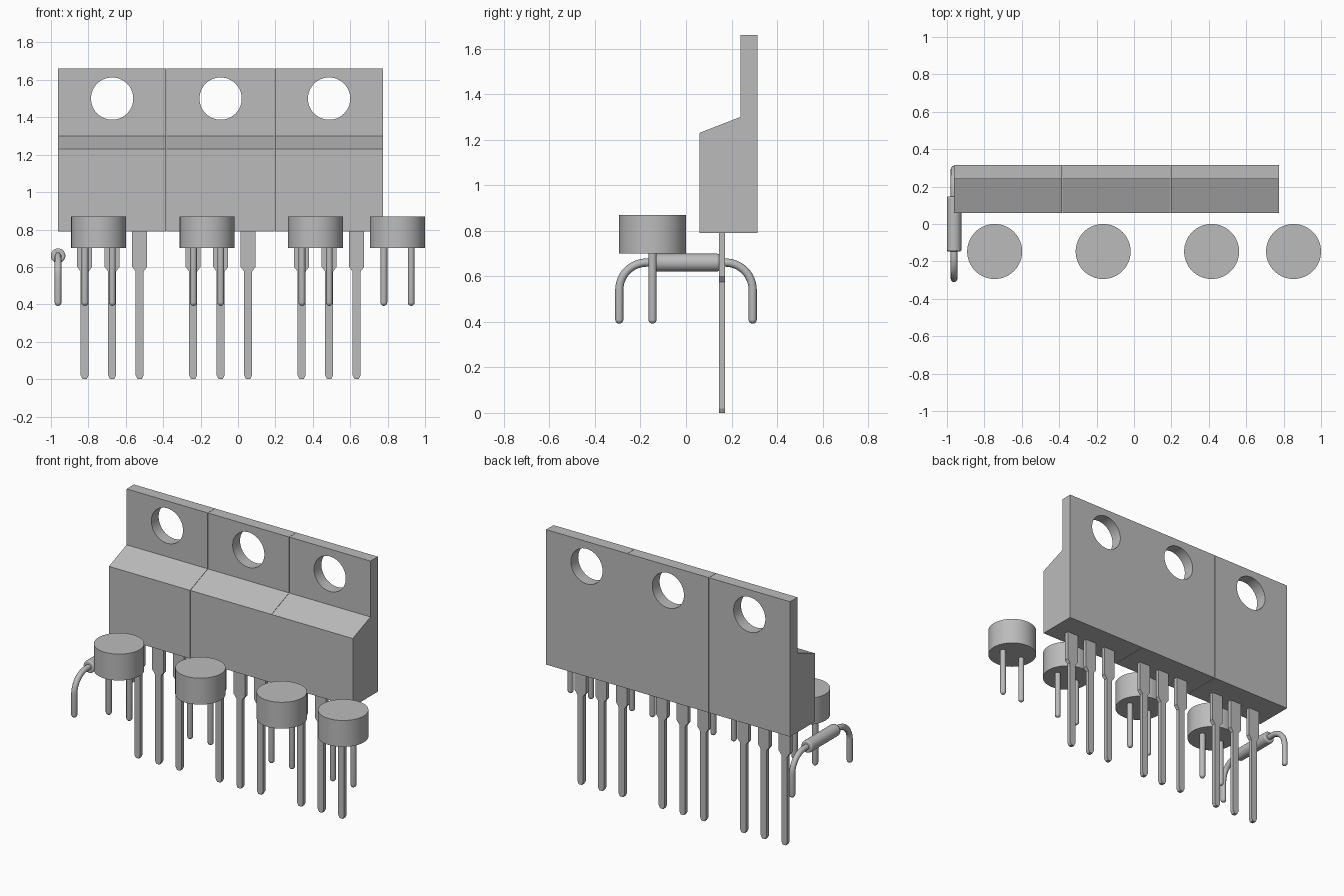
import bpy
import bmesh
from math import cos, sin, pi, radians
from mathutils import Matrix

cube = bpy.data.objects.get("Cube")
if cube:
    bpy.data.objects.remove(cube, do_unlink=True)

grey = bpy.data.materials.new("component grey")
grey.use_nodes = True
colour = (0.5, 0.5, 0.5, 1)
grey.diffuse_color = colour
grey.node_tree.nodes["Principled BSDF"].inputs["Base Color"].default_value = colour


def add_object(name, data):
    obj = bpy.data.objects.new(name, data)
    bpy.context.collection.objects.link(obj)
    if not data.materials:
        data.materials.append(grey)
    return obj


def select_only(obj):
    bpy.ops.object.select_all(action='DESELECT')
    obj.select_set(True)
    bpy.context.view_layer.objects.active = obj


def finish_mesh(name, bm):
    bmesh.ops.recalc_face_normals(bm, faces=bm.faces)
    mesh = bpy.data.meshes.new(name)
    bm.to_mesh(mesh)
    bm.free()
    return add_object(name, mesh)


def prism(name, outline, depth):
    """Extrude a closed outline of 3D points along a vector."""
    bm = bmesh.new()
    face = bm.faces.new([bm.verts.new(p) for p in outline])
    moved = bmesh.ops.extrude_face_region(bm, geom=[face])["geom"]
    bmesh.ops.translate(bm, vec=depth,
                        verts=[v for v in moved if isinstance(v, bmesh.types.BMVert)])
    return finish_mesh(name, bm)


def cylinder(name, centre, radius, length, segments=64, turn=0):
    """Cylinder along z, or along y when turned a quarter about x."""
    bm = bmesh.new()
    matrix = Matrix.Translation(centre) @ Matrix.Rotation(turn, 4, 'X')
    bmesh.ops.create_cone(bm, cap_ends=True, segments=segments, radius1=radius,
                          radius2=radius, depth=length, matrix=matrix)
    return finish_mesh(name, bm)


def smooth(obj):
    select_only(obj)
    bpy.ops.object.shade_smooth_by_angle(angle=radians(35))


def wire(name, path, radius):
    """Round wire whose last straight run points down and ends in a dome."""
    x, y, z = path[-1]
    dome = [((x, y, z - radius * sin(a)), max(cos(a), 0.05))
            for a in (pi * i / 12 for i in range(1, 7))]
    points = [(p, 1) for p in path] + dome
    curve = bpy.data.curves.new(name, 'CURVE')
    curve.dimensions = '3D'
    curve.bevel_depth = radius
    curve.bevel_resolution = 4
    curve.use_fill_caps = True
    spline = curve.splines.new('POLY')
    spline.points.add(len(points) - 1)
    for point, (co, scale) in zip(spline.points, points):
        point.co = (*co, 1)
        point.radius = scale
    obj = add_object(name, curve)
    select_only(obj)
    bpy.ops.object.convert(target='MESH')
    smooth(bpy.context.object)


# Three tabbed packages, each with a mounting hole and three flat pins
WIDTH, PITCH = 0.578, 0.147
SIDE = [(0.06, 0.79), (0.315, 0.79), (0.315, 1.66),
        (0.24, 1.66), (0.24, 1.30), (0.06, 1.23)]
PIN = [(0.04, 0.80), (0.04, 0.60), (0.021, 0.575), (0.021, 0.02), (0.011, 0)]

for n, cx in enumerate((-0.673, -0.093, 0.487), 1):
    body = prism(f"package_{n}_body",
                 [(cx - WIDTH / 2, y, z) for y, z in SIDE], (WIDTH, 0, 0))
    cutter = cylinder("hole_cutter", (cx, 0.28, 1.5), 0.113, 0.4, 64, pi / 2)
    cutter.hide_render = True
    cut = body.modifiers.new("mounting hole", 'BOOLEAN')
    cut.operation = 'DIFFERENCE'
    cut.solver = 'EXACT'
    cut.object = cutter
    select_only(body)
    bpy.ops.object.modifier_apply(modifier=cut.name)
    bpy.data.objects.remove(cutter, do_unlink=True)
    smooth(body)
    for k in (-1, 0, 1):
        px = cx + k * PITCH
        outline = [(px + w, 0.145, z) for w, z in PIN]
        outline += [(px - w, 0.145, z) for w, z in reversed(PIN)]
        prism(f"package_{n}_pin_{k + 2}", outline, (0, 0.026, 0))

# Four round cans with two leads each
CAN_Y = -0.147
for n, cx in enumerate((-0.745, -0.165, 0.415, 0.853), 1):
    smooth(cylinder(f"can_{n}", (cx, CAN_Y, 0.785), 0.147, 0.17))
    for side, dx in (("right", -0.073), ("left", 0.073)):
        wire(f"can_{n}_{side}_lead",
             [(cx + dx, CAN_Y, 0.72), (cx + dx, CAN_Y, 0.41)], 0.018)

# Axial part lying front to back, with leads bent down at both ends
AX, AZ, BEND, REACH = -0.962, 0.66, 0.12, 0.293
barrel = cylinder("axial_body", (AX, 0, AZ), 0.039, 0.294, 32, pi / 2)
bevel = barrel.modifiers.new("rounded rims", 'BEVEL')
bevel.width = 0.008
bevel.segments = 2
bevel.limit_method = 'ANGLE'
smooth(barrel)
for name, s in (("front", -1), ("back", 1)):
    arc = [(AX, s * (REACH - BEND + BEND * sin(a)), AZ - BEND + BEND * cos(a))
           for a in (pi * i / 24 for i in range(13))]
    wire(f"axial_{name}_lead", [(AX, s * 0.13, AZ)] + arc + [(AX, s * REACH, 0.41)], 0.018)
